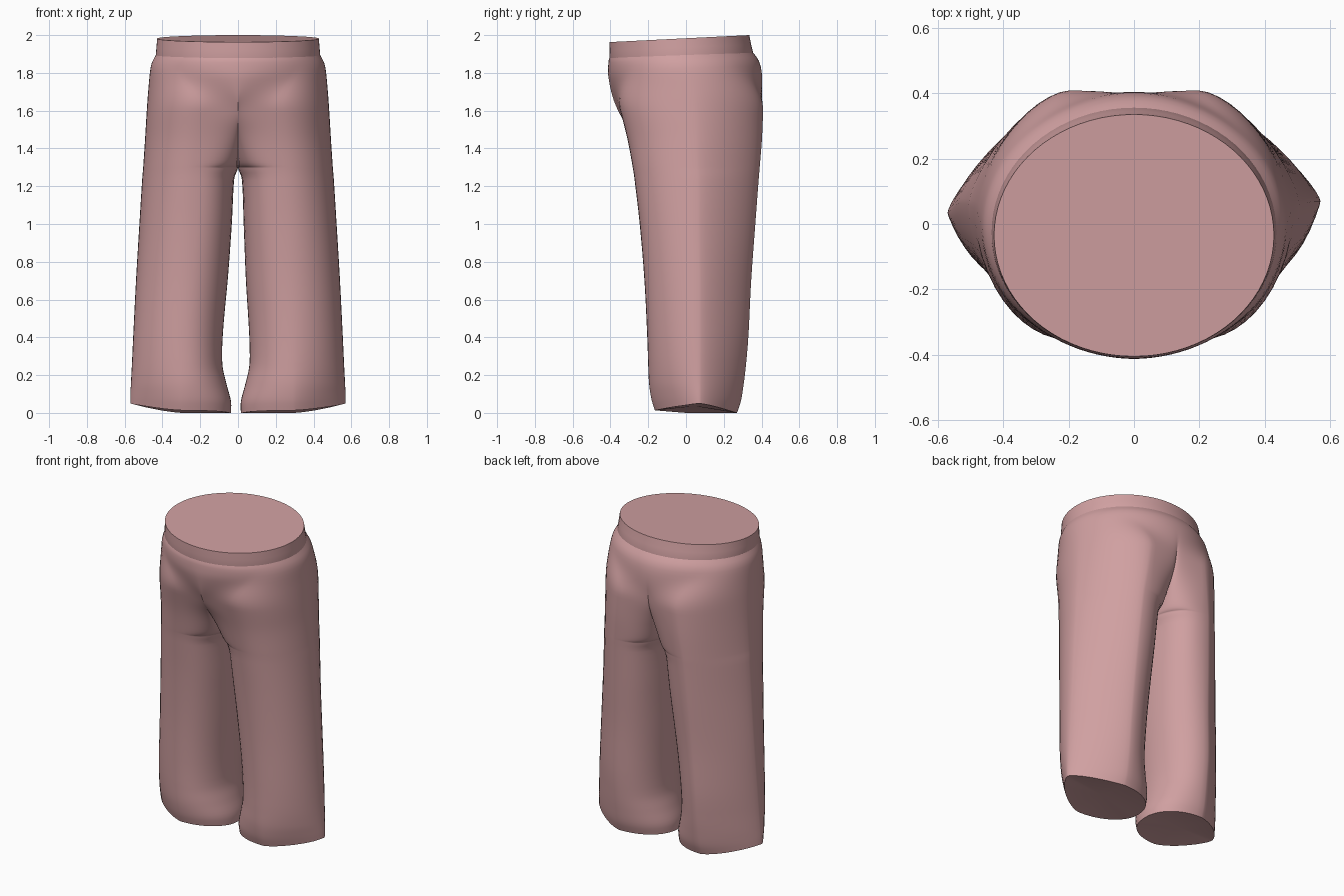
import bpy, bmesh, math

if "Cube" in bpy.data.objects:
    bpy.data.objects.remove(bpy.data.objects["Cube"])

cloth = bpy.data.materials.new("dusty pink cloth")
cloth.diffuse_color = (0.63, 0.35, 0.355, 1)
cloth.use_nodes = True
cloth.node_tree.nodes["Principled BSDF"].inputs["Base Color"].default_value = cloth.diffuse_color

# Leg / hip sections: z, inner x, middle x, outer x, front y, back y, side seam y,
# pointedness of the side towards the front, towards the back
SECTIONS = [
    (0.00, .015, .29, .570, -.165, .270, .070, 1.40, 1.45),
    (0.06, .015, .29, .570, -.182, .290, .070, 1.35, 1.48),
    (0.15, .038, .29, .567, -.195, .305, .070, 1.25, 1.48),
    (0.25, .060, .29, .562, -.200, .317, .070, 1.15, 1.48),
    (0.40, .060, .29, .555, -.205, .330, .070, 1.08, 1.48),
    (0.70, .042, .275, .540, -.220, .345, .068, 1.02, 1.48),
    (1.00, .030, .26, .522, -.245, .367, .062, 1.00, 1.46),
    (1.24, .020, .245, .507, -.273, .385, .060, 1.00, 1.42),
    (1.30, .000, .24, .502, -.282, .390, .055, 1.00, 1.40),
    (1.45, .000, .22, .492, -.310, .402, .050, 1.00, 1.34),
    (1.60, .000, .20, .483, -.348, .408, .040, 1.00, 1.26),
    (1.75, .000, .18, .472, -.388, .410, .030, 1.05, 1.18),
    (1.91, .000, .15, .450, -.405, .380, .020, 1.05, 1.05)]
# Centre seam above the crotch: z, front y, back y
SEAM = [(1.30, .06, .06), (1.306, .01, .105), (1.32, -.05, .15), (1.35, -.115, .20),
        (1.40, -.19, .262), (1.47, -.265, .325), (1.56, -.338, .372),
        (1.66, -.382, .392), (1.76, -.404, .398), (1.86, -.412, .385), (1.91, -.41, .365)]
# Waist ellipse: z, half width, front y, back y
WAIST = [(1.50, .49, -.35, .405), (1.60, .482, -.37, .41), (1.70, .475, -.395, .410),
         (1.80, .468, -.412, .403), (1.86, .458, -.412, .387), (1.895, .442, -.409, .364),
         (1.91, .434, -.404, .352)]
BAND = [(1.88, .434, -.402, .356), (1.90, .436, -.405, .357),
        (1.95, .432, -.406, .345), (2.00, .428, -.405, .335)]
Q = 12          # points per quarter section
CROTCH = 1.30


def sample(table, z):
    """Smooth interpolation of a table by its first column."""
    n = len(table)
    z = min(max(z, table[0][0]), table[-1][0])
    i = next(k for k in range(n - 1) if z <= table[k + 1][0])
    a, b = table[i], table[i + 1]
    p, q = table[max(i - 1, 0)], table[min(i + 2, n - 1)]
    h = b[0] - a[0]
    t = (z - a[0]) / h
    out = []
    for c in range(1, len(a)):
        ma = (b[c] - p[c]) / (b[0] - p[0]) * h
        mb = (q[c] - a[c]) / (q[0] - a[0]) * h
        out.append((2*t**3 - 3*t*t + 1) * a[c] + (t**3 - 2*t*t + t) * ma
                   + (3*t*t - 2*t**3) * b[c] + (t**3 - t*t) * mb)
    return out


def smooth(a, b, v):
    t = min(max((v - a) / (b - a), 0), 1)
    return t * t * (3 - 2 * t)


def tilt(y, z):
    """The waist dips towards the front."""
    return z + .05 * max(0, (z - 1.6) / .4) * (y - .335)


def ellipse(rx, yf, yb, phi):
    yc = (yf + yb) / 2
    return rx * math.cos(phi), yc + (yb - yf) / 2 * math.sin(phi)


def half_ring(z, side):
    """Section of one half, from front centre round the outside to back centre."""
    xi, xm, xo, yf, yb, ys, ef, eb = sample(SECTIONS, z)
    if z >= CROTCH:
        xi = 0
        cf, cb = sample(SEAM, z)
    else:
        cf = cb = .06
        if side < 0:
            xi += .022 * smooth(1.2, .3, z)
    if side < 0:
        ys -= .035 * smooth(1.0, 0, z)
    # inner side of the leg is squarest at the crotch
    p = .78 + .22 * smooth(1.3, 1.55, z) + .17 * smooth(1.25, .5, z)
    w = smooth(1.90, 1.60, z)
    rx, wf, wb = sample(WAIST, z)
    pts = []
    for k in range(4 * Q + 1):
        quarter = min(k // Q, 3)
        a = (k - quarter * Q) / Q * math.pi / 2
        s, c = max(math.sin(a), 0), max(math.cos(a), 0)
        if c < 1e-9:
            c = 0
        if quarter == 0:        # front centre to front of leg
            x, y = xm + (xi - xm) * c**p, cf + (yf - cf) * s**p
        elif quarter == 1:      # front to side seam
            x, y = xm + (xo - xm) * s**ef, ys + (yf - ys) * c**ef
        elif quarter == 2:      # side seam to back
            x, y = xm + (xo - xm) * c**eb, ys + (yb - ys) * s**eb
        else:                   # back of leg to back centre
            x, y = xm + (xi - xm) * s**p, cb + (yb - cb) * c**p
        ex, ey = ellipse(rx, wf, wb, (k / (4 * Q) - .5) * math.pi)
        x, y = ex + (x - ex) * w, ey + (y - ey) * w
        # hem rises at the outer corner and a little at the front
        f = max(0, 1 - z / .15)
        lift = .05 * max(0, (x - xm) / (xo - xm))**1.5 + .014 * max(0, -y / .17)
        pts.append((side * x, y, tilt(y, z) + f * lift))
    if z >= CROTCH:
        pts[0] = (0,) + pts[0][1:]
        pts[-1] = (0,) + pts[-1][1:]
    return pts


def loft(bm, rings, closed):
    rows = [[bm.verts.new(p) for p in r] for r in rings]
    n = len(rows[0])
    for a, b in zip(rows, rows[1:]):
        for k in range(n if closed else n - 1):
            m = (k + 1) % n
            bm.faces.new((a[k], a[m], b[m], b[k]))
    return rows


def finish(bm, name):
    bmesh.ops.remove_doubles(bm, verts=bm.verts, dist=1e-4)
    bmesh.ops.dissolve_degenerate(bm, edges=bm.edges, dist=1e-5)
    bmesh.ops.recalc_face_normals(bm, faces=bm.faces)
    me = bpy.data.meshes.new(name)
    bm.to_mesh(me)
    bm.free()
    me.materials.append(cloth)
    ob = bpy.data.objects.new(name, me)
    bpy.context.collection.objects.link(ob)
    bpy.ops.object.select_all(action='DESELECT')
    ob.select_set(True)
    bpy.context.view_layer.objects.active = ob
    bpy.ops.object.shade_smooth_by_angle(angle=math.radians(50))


# Trouser legs and seat: both halves lofted from hem to waist
levels = [.02 * i for i in range(16)] + [.3 + .06 * i for i in range(1, 16)]
levels += [1.23, 1.25, 1.27, 1.285, 1.294, 1.30, 1.302, 1.306, 1.314, 1.325, 1.34, 1.36]
levels += [1.385 + .025 * i for i in range(20)] + [1.88, 1.895, 1.91]
bm = bmesh.new()
for side in (1, -1):
    rows = loft(bm, [half_ring(z, side) for z in levels], False)
    # closed leg opening, slightly hollow
    hem = rows[0]
    mid = bm.verts.new((side * .3, .05, .035))
    for a, b in zip(hem, hem[1:]):
        bm.faces.new((a, b, mid))
finish(bm, "trouser_legs_and_seat")

# Waistband with its flat lid
bm = bmesh.new()
rings = []
for z, rx, yf, yb in BAND:
    ring = [ellipse(rx, yf, yb, i / 80 * math.tau) for i in range(80)]
    rings.append([(x, y, tilt(y, z)) for x, y in ring])
rows = loft(bm, rings, True)
bm.faces.new(rows[-1])
finish(bm, "waistband")
